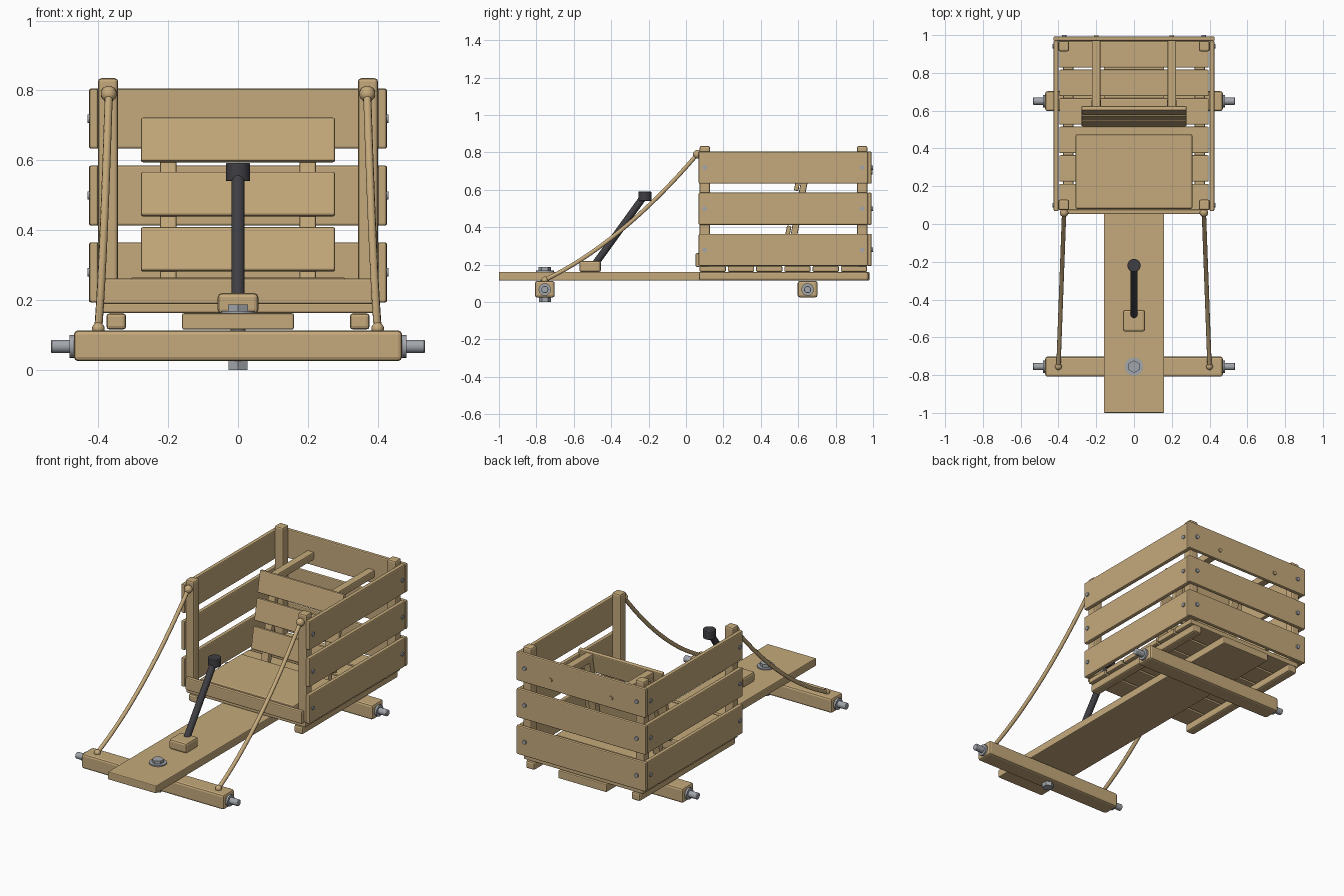
import bpy, math
from mathutils import Vector

if "Cube" in bpy.data.objects:
    bpy.data.objects.remove(bpy.data.objects["Cube"])


def material(name, rgb):
    m = bpy.data.materials.new(name)
    m.diffuse_color = (*rgb, 1)
    m.use_nodes = True
    m.node_tree.nodes["Principled BSDF"].inputs["Base Color"].default_value = m.diffuse_color
    return m


WOOD = material("wood", (0.56, 0.40, 0.20))
STEEL = material("steel", (0.36, 0.38, 0.41))
BLACK = material("dark metal", (0.05, 0.05, 0.058))


def finish(ob, name, mat, bevel=0.0, segments=2):
    ob.name = name
    ob.data.materials.append(mat)
    if bevel:
        b = ob.modifiers.new("bevel", "BEVEL")
        b.width, b.segments = bevel, segments
    return ob


def box(name, x, y, z, bevel=0.006, mat=WOOD):
    """Box from (min, max) pairs on each axis."""
    lo, hi = Vector((x[0], y[0], z[0])), Vector((x[1], y[1], z[1]))
    bpy.ops.mesh.primitive_cube_add(size=1, location=(lo + hi) / 2)
    ob = bpy.context.object
    for v in ob.data.vertices:
        v.co = [v.co[i] * (hi - lo)[i] for i in range(3)]
    return finish(ob, name, mat, bevel)


def rod(name, a, b, r, mat, sides=20, bevel=0.0):
    """Cylinder between two points."""
    a, b = Vector(a), Vector(b)
    bpy.ops.mesh.primitive_cylinder_add(vertices=sides, radius=r, depth=(b - a).length,
                                        location=(a + b) / 2)
    ob = bpy.context.object
    ob.rotation_euler = (b - a).to_track_quat("Z", "Y").to_euler()
    if sides > 8:
        bpy.ops.object.shade_smooth_by_angle(angle=math.radians(35))
    return finish(ob, name, mat, bevel)


def ball(name, loc, r):
    bpy.ops.mesh.primitive_uv_sphere_add(segments=16, ring_count=10, radius=r, location=loc)
    bpy.ops.object.shade_smooth()
    return finish(bpy.context.object, name, WOOD)


# Chassis plank and runners
box("chassis_plank", (-0.16, 0.16), (-1, 0.98), (0.115, 0.162), 0.005)
for s in (-1, 1):
    box("floor_runner", sorted((s * 0.32, s * 0.377)), (0.07, 0.975), (0.115, 0.162), 0.01)

# Axles with steel stubs and collars
for label, y in (("front", -0.755), ("rear", 0.65)):
    box(label + "_axle", (-0.47, 0.47), (y - 0.053, y + 0.053), (0.025, 0.113), 0.012)
    for s in (-1, 1):
        rod(label + "_axle_collar", (s * 0.46, y, 0.067), (s * 0.482, y, 0.067), 0.033, STEEL)
        rod(label + "_axle_stub", (s * 0.46, y, 0.067), (s * 0.535, y, 0.067), 0.019, STEEL,
            bevel=0.003)

# Steering bolt
rod("steering_bolt", (0, -0.755, 0), (0, -0.755, 0.17), 0.022, STEEL)
rod("bolt_washer", (0, -0.755, 0.16), (0, -0.755, 0.169), 0.048, STEEL, 24)
rod("bolt_head", (0, -0.755, 0.165), (0, -0.755, 0.187), 0.033, STEEL, 6)
rod("bolt_nut", (0, -0.755, 0), (0, -0.755, 0.025), 0.032, STEEL, 6)

# Brake lever
box("lever_block", (-0.058, 0.058), (-0.57, -0.455), (0.16, 0.22), 0.012)
rod("lever_shaft", (0, -0.485, 0.205), (0, -0.225, 0.565), 0.019, BLACK)
rod("lever_knob", (0, -0.22, 0.54), (0, -0.22, 0.592), 0.035, BLACK, 20, 0.004)

# Crate floor slats and front sill
for i in range(6):
    y = 0.073 + 0.151 * i
    box("floor_slat", (-0.395, 0.395), (y, y + 0.14), (0.162, 0.193))
box("front_sill", (-0.385, 0.385), (0.052, 0.077), (0.188, 0.262))

# Crate posts, side slats, back slats and nails
for s in (-1, 1):
    for y in (0.073, 0.914):
        box("corner_post", sorted((s * 0.343, s * 0.401)), (y, y + 0.056), (0.19, 0.835), 0.01)
for z0, z1 in ((0.193, 0.365), (0.413, 0.585), (0.633, 0.805)):
    zm = (z0 + z1) / 2
    box("back_slat", (-0.427, 0.427), (0.97, 0.992), (z0, z1))
    for s in (-1, 1):
        box("side_slat", sorted((s * 0.40, s * 0.425)), (0.068, 0.971), (z0, z1))
        rod("back_nail", (s * 0.37, 0.985, zm), (s * 0.37, 1, zm), 0.012, STEEL, 12)
        for y in (0.10, 0.942):
            rod("side_nail", (s * 0.42, y, zm), (s * 0.431, y, zm), 0.012, STEEL, 12)

# Seat
box("seat", (-0.31, 0.31), (0.08, 0.475), (0.19, 0.265), 0.01)

# Reclined backrest: slats on two rails, braced to the crate back
TILT = math.radians(-11)


def lean(ob, y, z):
    ob.location = (ob.location.x, y, z)
    ob.rotation_euler.x = TILT


for z in (0.345, 0.503, 0.658):
    lean(box("backrest_slat", (-0.278, 0.278), (0, 0.024), (0, 0.128)), 0.54 + (z - 0.345) * 0.194, z)
for x in (-0.2, 0.2):
    lean(box("backrest_rail", (x - 0.024, x + 0.024), (0, 0.036), (0, 0.52)), 0.595, 0.45)
    box("backrest_brace", (x - 0.023, x + 0.023), (0.62, 0.975), (0.67, 0.715))
    rod("brace_peg", (x, 0.98, 0.695), (x, 0.998, 0.695), 0.012, WOOD, 12)

# Sagging ropes from the posts to the front axle, with knots
for s in (-1, 1):
    top, end = Vector((s * 0.37, 0.06, 0.79)), Vector((s * 0.40, -0.755, 0.118))
    curve = bpy.data.curves.new("rope", "CURVE")
    curve.dimensions, curve.bevel_depth, curve.bevel_resolution = "3D", 0.0115, 3
    spline = curve.splines.new("POLY")
    spline.points.add(16)
    for i, p in enumerate(spline.points):
        t = i / 16
        co = top.lerp(end, t) - Vector((0, 0, 0.28 * t * (1 - t)))
        p.co = (*co, 1)
    ob = bpy.data.objects.new("steering_rope", curve)
    bpy.context.collection.objects.link(ob)
    curve.materials.append(WOOD)
    ball("rope_knot_post", top, 0.023)
    ball("rope_knot_axle", end, 0.018)
